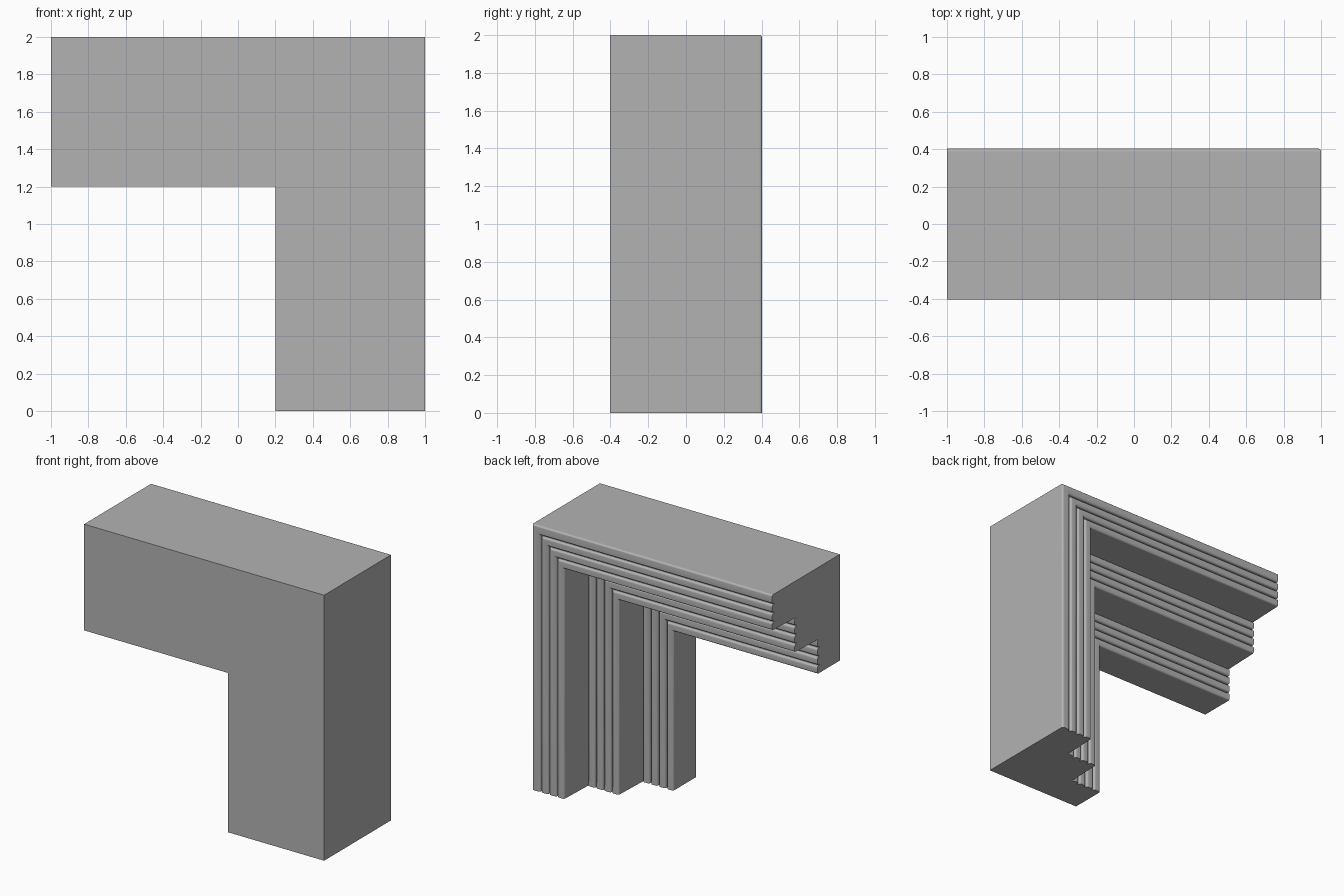
import bpy
import bmesh
import math

cube = bpy.data.objects.get("Cube")
if cube:
    bpy.data.objects.remove(cube, do_unlink=True)

HALF = 1.0                 # half of the overall length
TOP = 2.0                  # overall height
WIDTH = 0.8                # width of each arm
FRONT, BACK = -0.403, 0.403
STEPS, RIBS = 3, 4
GAP = 0.01                 # groove between neighbouring ribs
DEPTH = 0.024              # groove depth
ROUND = 0.014              # rounding of the rib edges
ARC = 5

# One flat grey for the whole moulding
grey = bpy.data.materials.new("plain grey")
grey.use_nodes = True
colour = (0.45, 0.45, 0.45, 1.0)
grey.diffuse_color = colour
bsdf = next(n for n in grey.node_tree.nodes if n.type == "BSDF_PRINCIPLED")
bsdf.inputs["Base Color"].default_value = colour


def rib(start, end, level):
    """Cross-section of one raised rib with rounded edges."""
    points = [(start, level - DEPTH)]
    for centre, first in ((start + ROUND, math.pi), (end - ROUND, math.pi / 2)):
        for k in range(ARC + 1):
            a = first - k / ARC * math.pi / 2
            points.append((centre + ROUND * math.cos(a),
                           level - ROUND + ROUND * math.sin(a)))
    points.append((end, level - DEPTH))
    return points


def stepped_profile():
    """Outline as (distance from outer edge, depth): three ribbed steps."""
    step_width = WIDTH / STEPS
    pitch = step_width / RIBS
    outline = [(0.0, FRONT)]
    for s in range(STEPS):
        level = BACK - s * (BACK - FRONT) / STEPS
        for r in range(RIBS):
            d = s * step_width + r * pitch
            start = d if s == r == 0 else d + GAP
            outline += rib(start, d + pitch, level)
    outline.append((WIDTH, FRONT))
    return outline


# Sweep the profile along the top arm, round the mitred corner and down the leg
profile = stepped_profile()
stations = (
    lambda d: (-HALF, TOP - d),
    lambda d: (HALF - d, TOP - d),
    lambda d: (HALF - d, 0.0),
)
bm = bmesh.new()
rings = []
for place in stations:
    ring = []
    for d, y in profile:
        x, z = place(d)
        ring.append(bm.verts.new((x, y, z)))
    rings.append(ring)
for first, second in zip(rings, rings[1:]):
    for i in range(len(profile)):
        j = (i + 1) % len(profile)
        bm.faces.new((first[i], first[j], second[j], second[i]))
bm.faces.new(rings[0])
bm.faces.new(rings[-1])
bmesh.ops.recalc_face_normals(bm, faces=bm.faces)

mesh = bpy.data.meshes.new("stepped_corner_moulding")
bm.to_mesh(mesh)
bm.free()
mesh.materials.append(grey)
moulding = bpy.data.objects.new("stepped_corner_moulding", mesh)
bpy.context.collection.objects.link(moulding)

# Smooth the rounded ribs, keep the corners sharp
bpy.ops.object.select_all(action="DESELECT")
moulding.select_set(True)
bpy.context.view_layer.objects.active = moulding
bpy.ops.object.shade_smooth_by_angle(angle=math.radians(30))
